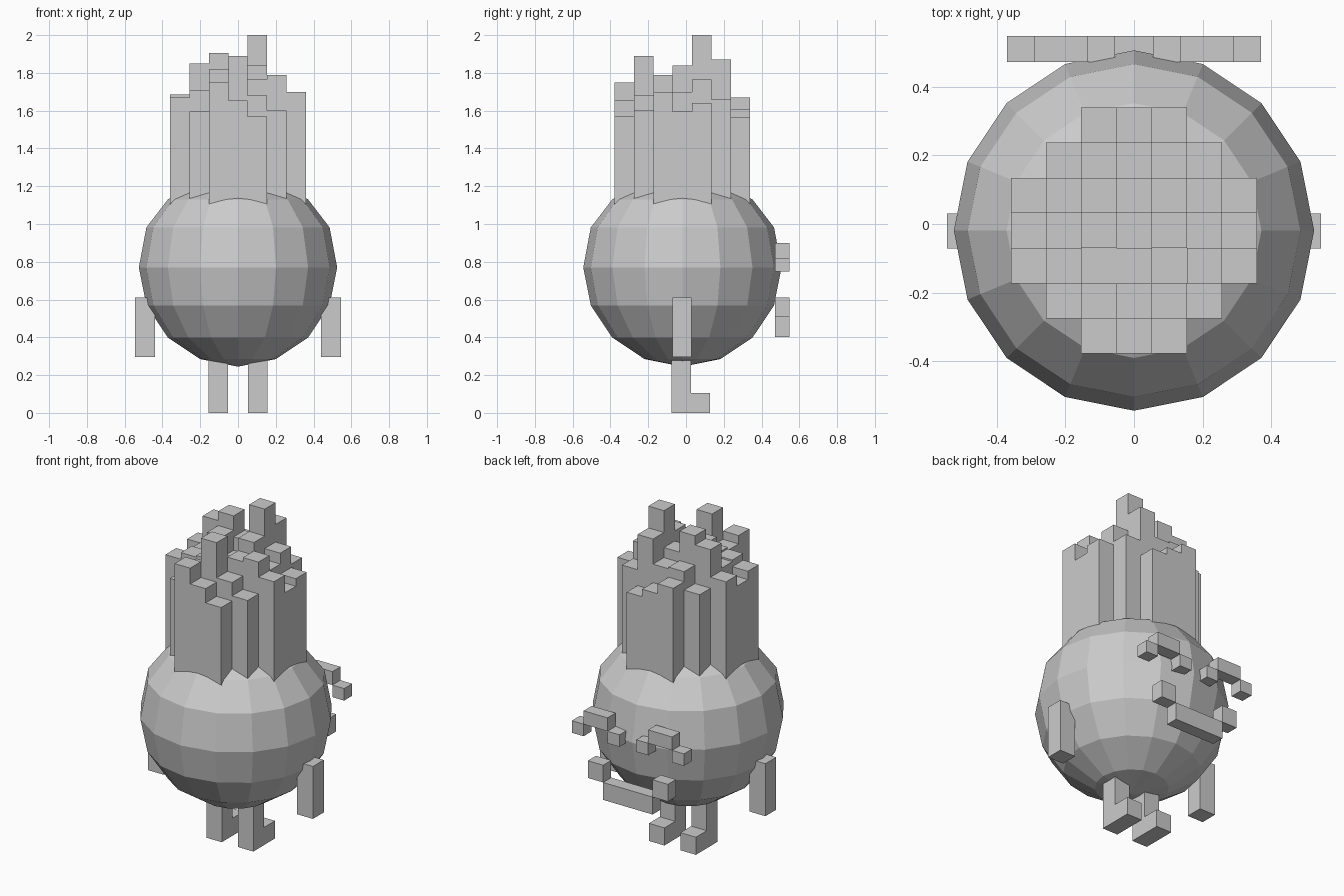
import bpy, bmesh
from mathutils import Matrix

if "Cube" in bpy.data.objects:
    bpy.data.objects.remove(bpy.data.objects["Cube"])


def finish(name, bm):
    me = bpy.data.meshes.new(name)
    bmesh.ops.recalc_face_normals(bm, faces=bm.faces)
    bm.to_mesh(me)
    bm.free()
    ob = bpy.data.objects.new(name, me)
    bpy.context.collection.objects.link(ob)
    return ob


def add_box(bm, x, y, z):
    mid = [(a + b) / 2 for a, b in (x, y, z)]
    size = [b - a for a, b in (x, y, z)] + [1]
    bmesh.ops.create_cube(bm, size=1, matrix=Matrix.Translation(mid) @ Matrix.Diagonal(size))


def boxes(name, parts, mirror=False):
    bm = bmesh.new()
    for x, y, z in parts:
        add_box(bm, x, y, z)
        if mirror:
            add_box(bm, (-x[1], -x[0]), y, z)
    return finish(name, bm)


# Faceted round body, slightly fuller above the middle
R, CY, CZ = 0.525, -0.019, 0.77
bm = bmesh.new()
bmesh.ops.create_uvsphere(bm, u_segments=16, v_segments=8, radius=R)
upper = {1: 0.212, 2: 0.36, 3: 0.45, 4: 0.48}
for v in bm.verts:
    for ring, s in ((1, 0.3827), (2, 0.7071), (3, 0.9239), (4, 1.0)):
        if abs(v.co.z - R * s) < 0.005:
            v.co.z = upper[ring]
            break
    v.co.y += CY
    v.co.z += CZ
finish("body", bm)

# Hair: square columns, rows listed front to back, each centred on x
C = 0.1025
rows = [
    [1.75, 1.655, 1.57],
    [1.595, 1.70, 1.89, 1.68, 1.60],
    [1.67, 1.71, 1.72, 1.72, 1.765, 1.79, 1.70],
    [1.62, 1.70, 1.82, 1.70, 1.84, 1.70, 1.595],
    [1.685, 1.85, 1.905, 1.78, 2.0, 1.765, 1.64],
    [1.62, 1.73, 1.72, 1.87, 1.66],
    [1.67, 1.61, 1.565],
]
columns = []
for r, tops in enumerate(rows):
    y = CY + (r - 3.5) * C
    for i, top in enumerate(tops):
        x = (i - len(tops) / 2) * C
        columns.append(((x, x + C), (y, y + C), (1.0, top)))
boxes("hair", columns)

# Arms
boxes("arms", [((0.44, 0.545), (-0.072, 0.03), (0.297, 0.61))], True)

# Legs and feet
boxes("legs", [((0.053, 0.155), (-0.077, 0.026), (0, 0.36)),
               ((0.053, 0.155), (0.026, 0.128), (0, 0.105))], True)

# Arched eyes
D = (0.472, 0.548)
boxes("eyes", [((0.134, 0.292), D, (0.82, 0.90)),
               ((0.055, 0.134), D, (0.748, 0.82)),
               ((0.292, 0.37), D, (0.748, 0.82))], True)

# Smiling mouth
boxes("mouth_bar", [((-0.163, 0.163), D, (0.403, 0.507))])
boxes("mouth_corners", [((0.163, 0.264), D, (0.507, 0.61))], True)
